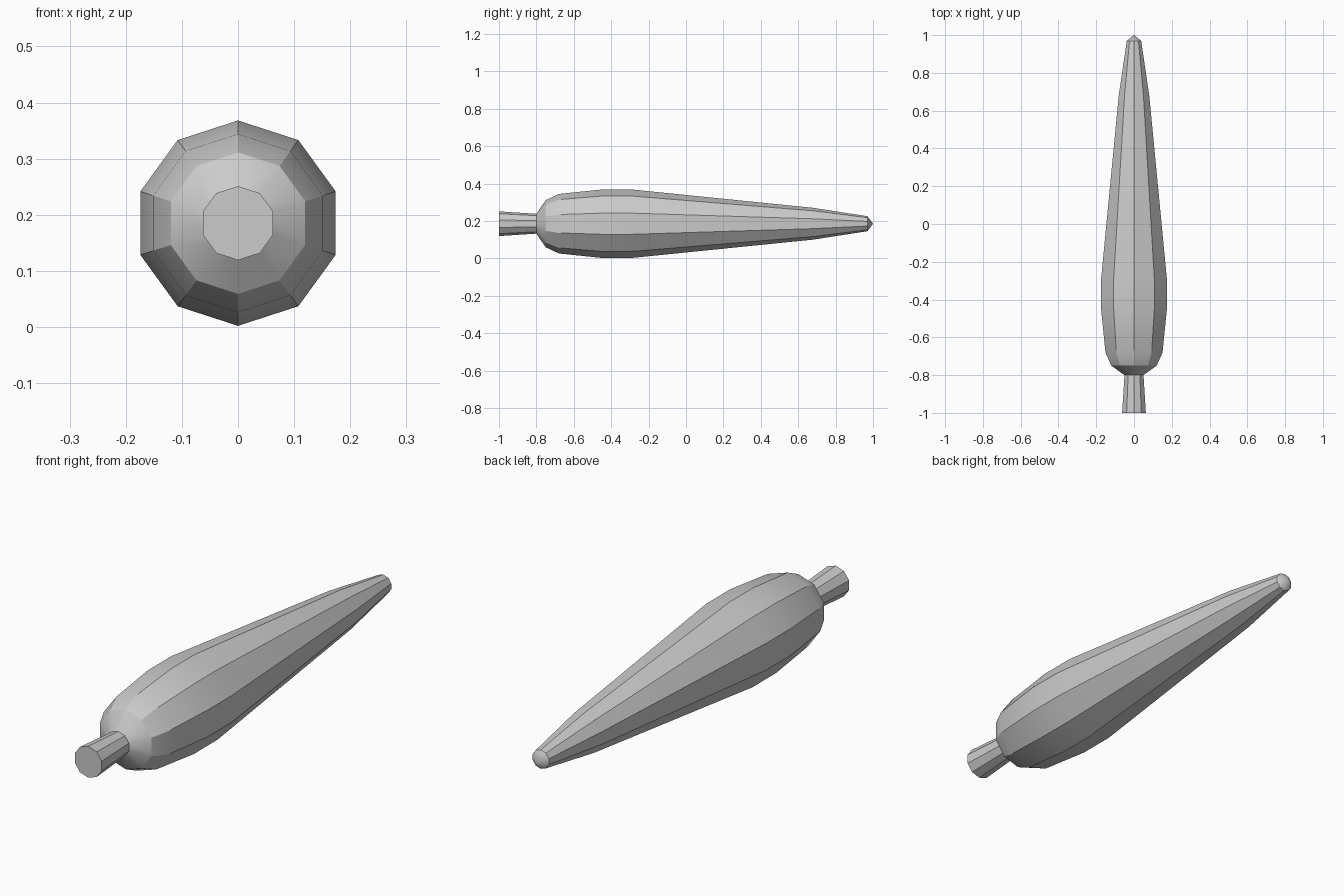
import bpy, bmesh, math

if "Cube" in bpy.data.objects:
    bpy.data.objects.remove(bpy.data.objects["Cube"])

SIDES = 10
AXIS_Z = 0.185


def lathe(name, profile):
    """Ten-sided turned part along y; profile is (y, radius), radius 0 makes a point."""
    bm = bmesh.new()
    rings = []
    for y, r in profile:
        if r == 0:
            rings.append([bm.verts.new((0, y, AXIS_Z))] * SIDES)
            continue
        angles = [2 * math.pi * i / SIDES for i in range(SIDES)]
        rings.append([bm.verts.new((r * math.sin(a), y, AXIS_Z + r * math.cos(a)))
                      for a in angles])
    for lo, hi in zip(rings, rings[1:]):
        for i in range(SIDES):
            j = (i + 1) % SIDES
            corners = dict.fromkeys((lo[i], lo[j], hi[j], hi[i]))
            bm.faces.new(list(corners))
    # flat cap on the butt end of the handle
    if name == "handle":
        bm.faces.new(rings[0])
    bmesh.ops.recalc_face_normals(bm, faces=bm.faces)
    mesh = bpy.data.meshes.new(name)
    bm.to_mesh(mesh)
    bm.free()
    obj = bpy.data.objects.new(name, mesh)
    bpy.context.collection.objects.link(obj)
    bpy.ops.object.select_all(action='DESELECT')
    obj.select_set(True)
    bpy.context.view_layer.objects.active = obj
    bpy.ops.object.shade_smooth_by_angle(angle=math.radians(30))
    return obj


# short flared handle
lathe("handle", [(-1.0, 0.066), (-0.8, 0.053)])

# bulging body tapering to a blunt tip
body = lathe("body", [(-0.8, 0.053), (-0.75, 0.126), (-0.68, 0.159), (-0.45, 0.183),
                      (-0.29, 0.183), (0.68, 0.085), (0.97, 0.04), (1.0, 0)])
